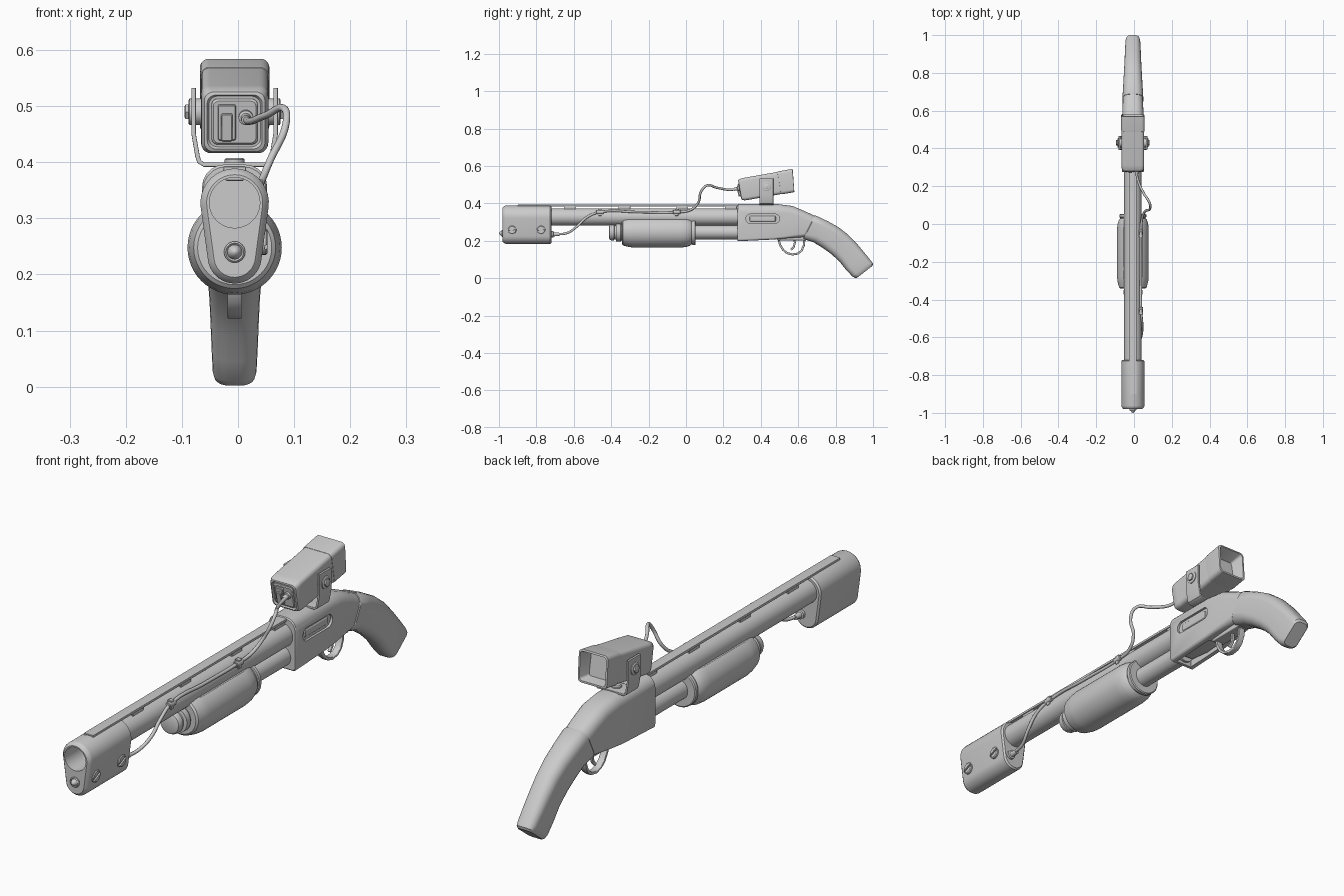
import bpy, bmesh, math
from mathutils import Matrix, Vector

if "Cube" in bpy.data.objects:
    bpy.data.objects.remove(bpy.data.objects["Cube"])

CX = -0.006          # the body sits slightly left of the bounding centre
T = Matrix.Translation
R = lambda d, ax: Matrix.Rotation(math.radians(d), 4, ax)
I = Matrix.Identity(4)


def skin(name, rings, M=I):
    """Bridge matching rings of points and cap both ends."""
    bm = bmesh.new()
    vs = [[bm.verts.new(p) for p in r] for r in rings]
    n = len(vs[0])
    for a, b in zip(vs, vs[1:]):
        for i in range(n):
            bm.faces.new((a[i], a[(i + 1) % n], b[(i + 1) % n], b[i]))
    bm.faces.new(vs[0])
    bm.faces.new(vs[-1])
    bmesh.ops.recalc_face_normals(bm, faces=bm.faces)
    bm.transform(T((CX, 0, 0)) @ M)
    bmesh.ops.recalc_face_normals(bm, faces=bm.faces)
    me = bpy.data.meshes.new(name)
    bm.to_mesh(me)
    bm.free()
    ob = bpy.data.objects.new(name, me)
    bpy.context.collection.objects.link(ob)
    return ob


def section(top, bot, hw, rt, rb):
    """Rounded rectangle spanning two (y, z) points."""
    t, b = Vector(top), Vector(bot)
    h = (t - b).length
    u = (t - b) / h
    pts = []
    for cx, ch, r, a0 in ((hw - rt, h - rt, rt, 0), (rt - hw, h - rt, rt, 90),
                          (rb - hw, rb, rb, 180), (hw - rb, rb, rb, 270)):
        for i in range(6):
            a = math.radians(a0 + 18 * i)
            p = b + u * (ch + r * math.sin(a))
            pts.append((cx + r * math.cos(a), p.x, p.y))
    return pts


def loft(name, secs, M=I):
    return skin(name, [section(*s) for s in secs], M)


def box(name, c, s, r=0.002, M=I):
    x, y, z = c
    hx, hy, hz = s
    e = min(r, hy) * 0.5
    rows = ((-hy, e), (e - hy, 0), (hy - e, 0), (hy, e))
    return loft(name, [((y + d, z + hz - i), (y + d, z - hz + i), hx - i, r, r)
                       for d, i in rows], M @ T((x, 0, 0)))


def lathe(name, prof, M=I, n=32):
    """Revolve (y, radius) points about the y axis."""
    return skin(name, [[(r * math.cos(2 * math.pi * i / n), y, r * math.sin(2 * math.pi * i / n))
                        for i in range(n)] for y, r in prof], M)


def strip(name, path, th, hw, M=I):
    """Flat band following a (y, z) path."""
    P = [Vector(p) for p in path]
    secs = []
    for i, p in enumerate(P):
        d = (P[min(i + 1, len(P) - 1)] - P[max(i - 1, 0)]).normalized()
        n = Vector((-d.y, d.x)) * th / 2
        secs.append((p + n, p - n, hw, th * .25, th * .25))
    return loft(name, secs, M)


def cut(ob, tool):
    m = ob.modifiers.new("cut", 'BOOLEAN')
    m.object, m.operation, m.solver = tool, 'DIFFERENCE', 'EXACT'
    bpy.context.view_layer.objects.active = ob
    bpy.ops.object.modifier_apply(modifier="cut")
    bpy.data.objects.remove(tool)


def cable(name, pts, r):
    cu = bpy.data.curves.new(name, 'CURVE')
    cu.dimensions, cu.bevel_depth, cu.bevel_resolution = '3D', r, 3
    cu.use_fill_caps = True
    cu.resolution_u = 8
    sp = cu.splines.new('BEZIER')
    sp.bezier_points.add(len(pts) - 1)
    for bp, p in zip(sp.bezier_points, pts):
        bp.co = p
        bp.handle_left_type = bp.handle_right_type = 'AUTO'
    bpy.context.collection.objects.link(bpy.data.objects.new(name, cu))


# Muzzle block: tapered stadium with a bore
def stadium(y, inset, r1=.061, r2=.048, z1=.328, z2=.232):
    a = math.asin((r1 - r2) / (z1 - z2))
    pts = []
    for z, r, s, e in ((z1, r1, -a, math.pi + a), (z2, r2, math.pi + a, 2 * math.pi - a)):
        for i in range(19):
            t = s + (e - s) * i / 18
            pts.append(((r - inset) * math.cos(t), y, z + (r - inset) * math.sin(t)))
    return pts


block = skin("muzzle_block", [stadium(*s) for s in
             ((-.98, .011), (-.978, .009), (-.968, .001), (-.964, 0), (-.726, 0), (-.72, .006))])
cut(block, lathe("bore_cutter", [(-1.05, .045), (-.76, .045)], T((0, 0, .328)), 40))
lathe("front_lamp", [(-.96, .019), (-.984, .019), (-.987, .016), (-.984, .013), (-.99, .011),
                     (-.997, .006), (-1.0, .001)], T((0, 0, .24)), 24)
for y in (-.93, -.775):
    M = T((.044, y, .258)) @ R(-90, 'Z')
    s = lathe("block_screw", [(0, .023), (.012, .023), (.015, .019)], M, 24)
    cut(s, box("slot_cutter", (0, .015, 0), (.04, .006, .004), .001, M @ R(25, 'Y')))
lathe("block_socket", [(-.725, .017), (-.71, .017), (-.708, .011), (-.68, .009)], T((.02, 0, .235)), 20)

# Barrel, magazine tube and ventilated rib
lathe("barrel", [(-.76, .046), (.3, .046)], T((0, 0, .328)), 40)
lathe("magazine_tube", [(-.36, .038), (.3, .038)], T((0, 0, .246)))
lathe("magazine_cap", [(-.412, .03), (-.408, .039), (-.40, .043), (-.385, .043), (-.383, .038), (-.375, .038),
                       (-.373, .05), (-.35, .05), (-.345, .045), (-.335, .045)], T((0, 0, .246)))
box("rib", (0, -.31, .388), (.02, .59, .005))
for y in (-.88, -.62, -.33, -.02, .24):
    box("rib_post", (0, y, .377), (.016, .032, .01))

# Pump grip, flat-topped under the barrel
pump = lathe("pump_grip", [(-.342, .05), (-.342, .066), (-.336, .073), (-.305, .081), (-.28, .084), (-.03, .084),
                           (0, .081), (.022, .074), (.03, .067), (.034, .067), (.036, .071), (.049, .071),
                           (.052, .067), (.052, .045)], T((0, 0, .248)), 48)
cut(pump, box("pump_cutter", (0, -.14, .365), (.2, .4, .05)))

# Receiver with ejection and loading ports
rec = loft("receiver", [((.275, .392), (.275, .202), .056, .04, .012), ((.279, .396), (.279, .198), .058, .04, .012),
                        ((.49, .396), (.47, .207), .058, .04, .012), ((.57, .386), (.53, .213), .057, .04, .013),
                        ((.63, .361), (.58, .217), .055, .04, .018), ((.69, .333), (.63, .22), .052, .04, .025)])
port = section((0, .025), (0, -.025), .09, .0249, .0249)
cutter = skin("port_cutter", [[(d, p[0] + .41, p[2] + .318) for p in port] for d in (.049, .1)])
cut(rec, cutter)
cut(rec, box("loading_cutter", (0, .385, .2), (.034, .095, .028), .004))
box("bolt", (.04, .41, .318), (.0125, .07, .015), .006)
strip("shell_lifter", [(.48, .222), (.40, .215), (.31, .224)], .006, .026)

# Trigger group
box("trigger_plate", (0, .565, .212), (.026, .078, .01), .004)
strip("trigger_guard", [(.495, .212), (.502, .18), (.518, .153), (.54, .135), (.568, .127), (.598, .132),
                        (.618, .148), (.63, .175), (.634, .215)], .011, .013)
strip("trigger", [(.578, .215), (.582, .19), (.576, .168), (.562, .152)], .011, .006)

# Curved pistol stock
loft("stock", [((.688, .336), (.626, .212), .052, .036, .036), ((.692, .336), (.63, .209), .055, .04, .04),
               ((.76, .304), (.682, .192), .051, .04, .04), ((.815, .273), (.73, .163), .048, .038, .038),
               ((.868, .232), (.776, .13), .045, .036, .036), ((.915, .183), (.82, .09), .043, .034, .034),
               ((.955, .135), (.856, .045), .041, .03, .03), ((.99, .092), (.889, .01), .039, .027, .027),
               ((1.0, .078), (.903, .002), .036, .025, .025), ((.998, .067), (.914, .002), .03, .02, .02)])

# Sight unit, tilted up to the rear
S = T((0, .43, .497)) @ R(10, 'X')


def sq(y, h, r=.016, dy=0):
    return ((y + dy, h), (y - dy, -h), h, r, r)


loft("sight_body", [sq(-.14, .042), sq(-.14, .046), sq(-.145, .049), sq(-.143, .054), sq(-.13, .059),
                    sq(-.11, .06), sq(.075, .06)], S)
loft("sight_hood", [sq(.068, .056), sq(.07, .061), sq(.08, .062), sq(.146, .062, .016, .006),
                    sq(.147, .060, .014, .006), sq(.147, .055, .012, .006), sq(.10, .043, .008)], S)
box("sight_panel", (0, -.14, 0), (.041, .006, .041), .01, S)
box("switch_frame", (-.014, -.147, .0), (.016, .006, .032), .003, S)
box("switch_rocker", (-.014, -.152, 0), (.010, .006, .025), .003, S @ R(3, 'X'))
lathe("sight_socket", [(-.14, .013), (-.155, .013), (-.157, .009), (-.175, .008)], S @ T((.02, 0, .009)), 20)

# U bracket with pivot bolts
half = [(.073, .532), (.073, .45), (.066, .41), (.063, .401), (.055, .396)]
strip("sight_bracket", [(-a, z) for a, z in half] + half[::-1], .008, .037, T((0, .43, 0)) @ R(90, 'Z'))
lathe("bracket_stud", [(.39, .018), (.405, .018), (.408, .014)], T((0, .43, 0)) @ R(90, 'X'), 20)
for a in (-90, 90):
    M = T((0, .43, .49)) @ R(a, 'Z')
    lathe("pivot_washer", [(.055, .024), (.08, .024), (.082, .021)], M, 24)
    lathe("pivot_bolt", [(.08, .015), (.0875, .015), (.089, .012)], M, 6)

# Cable and clips
cable("cable", [(.014, .275, .478), (.02, .235, .473), (.05, .165, .484), (.083, .11, .495), (.084, .08, .462),
                (.058, .066, .405), (.042, .025, .366), (.037, -.05, .354), (.037, -.25, .354), (.037, -.46, .354),
                (.043, -.53, .326), (.04, -.585, .275), (.025, -.635, .242), (.014, -.70, .235)], .0065)
for y in (-.05, -.46):
    lathe("cable_clip", [(-.02, .009), (-.018, .011), (.018, .011), (.02, .009)], T((.043, y, .354)), 16)
    box("clip_tab", (.042, y, .352), (.008, .009, .018), .003)

# Smooth shading with crisp edges
bpy.ops.object.select_all(action='DESELECT')
for ob in bpy.data.objects:
    if ob.type == 'MESH':
        ob.select_set(True)
        bpy.context.view_layer.objects.active = ob
bpy.ops.object.shade_smooth_by_angle(angle=math.radians(32))
